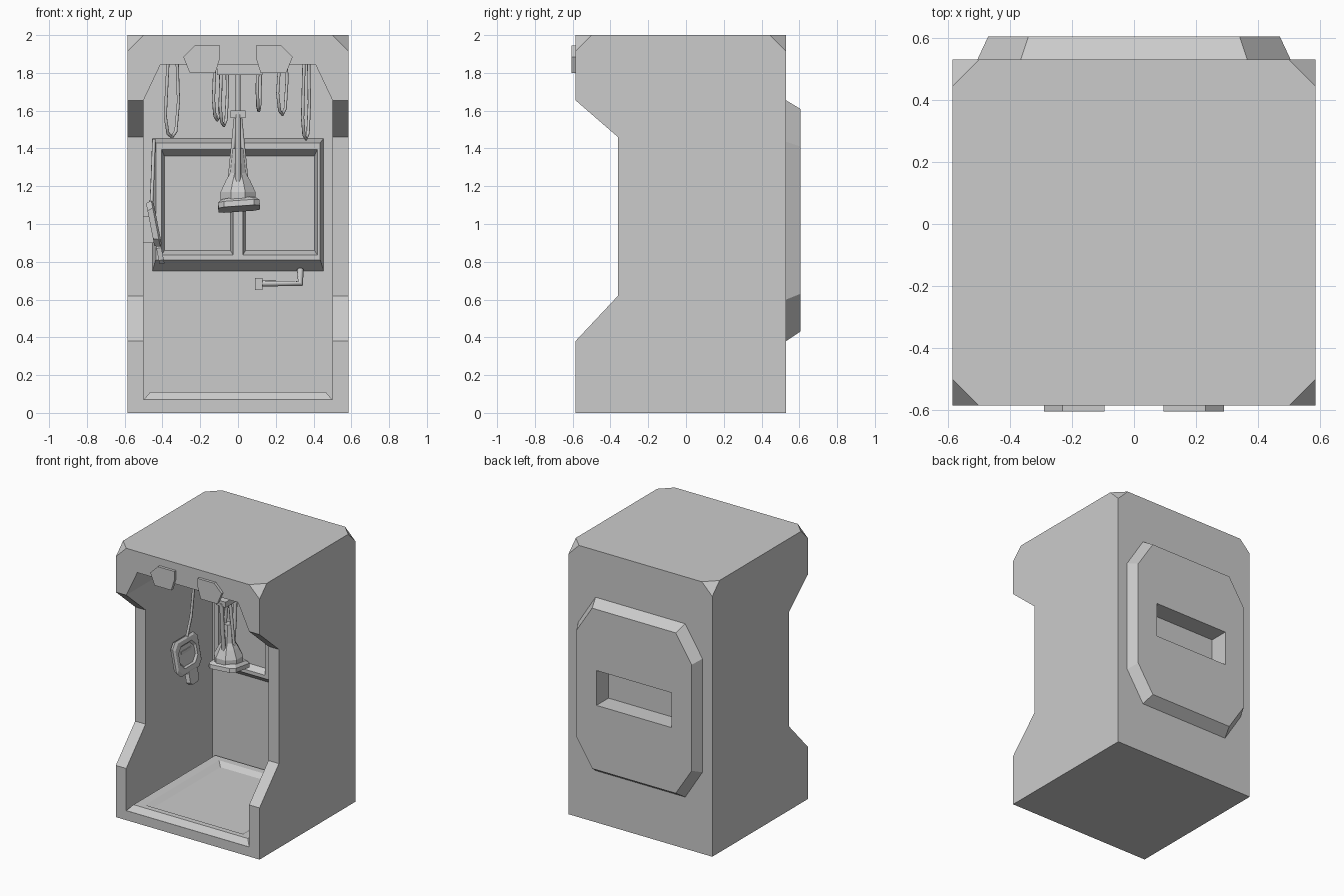
import bpy, bmesh, math
from mathutils import Vector, Matrix

if "Cube" in bpy.data.objects:
    bpy.data.objects.remove(bpy.data.objects["Cube"])


def loft(name, rings):
    """Skin a row of equal-sized rings and cap both ends."""
    bm = bmesh.new()
    vs = [[bm.verts.new(p) for p in r] for r in rings]
    n = len(rings[0])
    for a, b in zip(vs, vs[1:]):
        for i in range(n):
            j = (i + 1) % n
            bm.faces.new((a[i], a[j], b[j], b[i]))
    bm.faces.new(vs[0])
    bm.faces.new(vs[-1])
    bmesh.ops.recalc_face_normals(bm, faces=bm.faces)
    me = bpy.data.meshes.new(name)
    bm.to_mesh(me)
    bm.free()
    ob = bpy.data.objects.new(name, me)
    bpy.context.collection.objects.link(ob)
    return ob


def rect_xz(x0, x1, z0, z1, y):
    return [(x0, y, z0), (x1, y, z0), (x1, y, z1), (x0, y, z1)]


def rect_xy(x0, x1, y0, y1, z):
    return [(x0, y0, z), (x1, y0, z), (x1, y1, z), (x0, y1, z)]


def octagon(w, lo, hi, cw, ch):
    """Symmetric rectangle with cut corners, as 2D points."""
    return [(-w + cw, lo), (w - cw, lo), (w, lo + ch), (w, hi - ch),
            (w - cw, hi), (-w + cw, hi), (-w, hi - ch), (-w, lo + ch)]


def in_xz(pts, y):
    return [(a, y, b) for a, b in pts]


def box(name, x0, x1, y0, y1, z0, z1):
    return loft(name, [rect_xy(x0, x1, y0, y1, z0), rect_xy(x0, x1, y0, y1, z1)])


def cut(ob, cutter):
    m = ob.modifiers.new("cut", 'BOOLEAN')
    m.operation = 'DIFFERENCE'
    m.solver = 'EXACT'
    m.object = cutter
    cutter.hide_render = True
    bpy.context.view_layer.objects.active = ob
    bpy.ops.object.modifier_apply(modifier=m.name)
    bpy.data.objects.remove(cutter)


def pipe(name, pts, r):
    """Low-poly rod along a polyline."""
    cu = bpy.data.curves.new(name, 'CURVE')
    cu.dimensions = '3D'
    cu.bevel_depth = r
    cu.bevel_resolution = 1
    cu.use_fill_caps = True
    sp = cu.splines.new('POLY')
    sp.points.add(len(pts) - 1)
    for p, co in zip(sp.points, pts):
        p.co = (*co, 1)
    ob = bpy.data.objects.new(name, cu)
    bpy.context.collection.objects.link(ob)
    return ob


# Booth shell: side profile extruded in x, top corners cut off
side = [(-.585, 0), (.53, 0), (.53, 2), (-.585, 2), (-.585, 1.655),
        (-.36, 1.46), (-.36, .62), (-.585, .38)]
shell = loft("booth_shell", [[(x, y, z) for y, z in side] for x in (-.585, .585)])
bm = bmesh.new()
bm.from_mesh(shell.data)
bmesh.ops.bevel(bm, geom=[v for v in bm.verts if v.co.z > 1.99], offset=.085,
                segments=1, affect='VERTICES')
bm.to_mesh(shell.data)
bm.free()

# Hollow interior with a tapered top
opening = [(-.5, .07), (.5, .07), (.5, 1.655), (.41, 1.845), (-.41, 1.845), (-.5, 1.655)]
cut(shell, loft("cavity_cutter", [in_xz(opening, -.8), in_xz(opening, .42)]))

# Back slot goes through the panel into the shell
cut(shell, box("shell_slot_cutter", -.305, .305, .465, .8, .904, 1.16))
panel = loft("back_panel", [in_xz(octagon(.505, .38, 1.655, .14, .22), .53),
                            in_xz(octagon(.47, .43, 1.61, .13, .2), .605)])
cut(panel, box("panel_slot_cutter", -.305, .305, .4, .8, .904, 1.16))

# Floor tray: sloped rim, flat border, shallow recess
loft("floor_tray", [rect_xy(-.5, .5, -.585, .42, .069), rect_xy(-.465, .465, -.55, .4, .11),
                    rect_xy(-.4, .4, -.51, .35, .11), rect_xy(-.36, .36, -.47, .31, .085)])

# Twin-pane window frame on the back wall
frame = loft("window_frame", [rect_xz(-.455, .455, .748, 1.455, .425),
                              rect_xz(-.435, .435, .81, 1.43, .35)])
for x0, x1 in ((-.405, -.025), (.025, .42)):
    cut(frame, loft("pane_cutter", [rect_xz(x0, x1, .835, 1.395, .349),
                                    rect_xz(x0 + .015, x1 - .015, .86, 1.36, .40)]))

# Bent rail with end stop below the window
pipe("rail", [(.33, .39, .76), (.33, .36, .685), (.11, .36, .685)], .018)
box("rail_stop", .09, .13, .335, .385, .65, .715)

# Pair of front lamps
lamp = [(.095, 1.945), (.23, 1.945), (.29, 1.885), (.255, 1.8), (.12, 1.8), (.095, 1.88)]
for s, label in ((1, "right"), (-1, "left")):
    pts = [(s * x, z) for x, z in lamp]
    loft("front_lamp_" + label, [in_xz(pts, -.58), in_xz(pts, -.605)])

# Hanging arm: ceiling mount, rod, collar and splayed struts
ay = -.11
box("arm_mount", -.11, .13, ay - .09, ay + .09, 1.79, 1.85)
pipe("arm_rod", [(0, ay, 1.8), (0, ay, 1.57)], .014)
box("arm_collar", -.04, .04, ay - .09, ay + .09, 1.56, 1.6)
for i, y in enumerate((-.08, .08)):
    pipe(f"arm_bar_{i}", [(0, ay + y, 1.58), (0, ay + y * .9, 1.4), (0, ay + y * .6, 1.18)], .016)
for i, x in enumerate((-1, 1)):
    pipe(f"arm_strut_{i}", [(.012 * x, ay, 1.56), (.03 * x, ay, 1.38), (.05 * x, ay, 1.18)], .012)


# Arm head: stacked octagons and a tilted pad
def oct_ring(r, z):
    return [(r * math.cos(math.pi * (i + .5) / 4), ay + r * math.sin(math.pi * (i + .5) / 4), z)
            for i in range(8)]


loft("arm_head", [oct_ring(.1, 1.1), oct_ring(.1, 1.17), oct_ring(.07, 1.23),
                  oct_ring(.045, 1.27), oct_ring(.03, 1.4)])
pad = loft("arm_pad", [[(x, y, z) for x, y in octagon(w, -w, w, .03, .03)]
                       for w, z in ((.11, -.018), (.11, .012), (.09, .03))])
pad.matrix_world = Matrix.Translation((.005, ay, 1.098)) @ Matrix.Rotation(math.radians(-8), 4, 'X') \
    @ Matrix.Rotation(math.radians(-4), 4, 'Y')

# Drooping cable loops from the ceiling: x centre, half width, lowest z, y
for i, (x, w, low, y) in enumerate(((-.35, .035, 1.45, .1), (-.11, .02, 1.54, .2),
                                    (-.075, .02, 1.51, .1), (.11, .008, 1.59, .15),
                                    (.235, .025, 1.57, .2), (.36, .018, 1.44, .1))):
    pts = [(-.6, 1.85), (-1, low + .12), (-.6, low + .03), (0, low + .01),
           (.6, low + .04), (1, low + .2), (.8, 1.85)]
    pipe(f"cable_{i}", [(x + w * u, y + .05 * u, z) for u, z in pts], .009)

# Tilted wall screen with recessed face, grip, bracket and cable on the left wall
tilt = Matrix.Translation((-.445, .03, 1.0)) @ Matrix.Rotation(math.radians(-11), 4, 'Y')
screen = loft("wall_screen", [[(x, a, b) for a, b in octagon(w, -h, h, .04, .04)]
                              for x, w, h in ((-.02, .13, .115), (.01, .145, .125),
                                              (.02, .13, .11), (.02, .1, .08), (.008, .09, .07))])
screen.matrix_world = tilt
grip = loft("screen_grip", [[(x, .03 + a, b) for a, b in octagon(w, -.215, -.11, .02, .02)]
                            for x, w in ((-.012, .06), (.015, .05))])
grip.matrix_world = tilt
box("screen_bracket", -.502, -.44, -.03, .09, .9, 1.04)
pipe("screen_cable", [(-.445, .12, 1.45), (-.452, .1, 1.25), (-.46, .05, 1.08)], .01)
